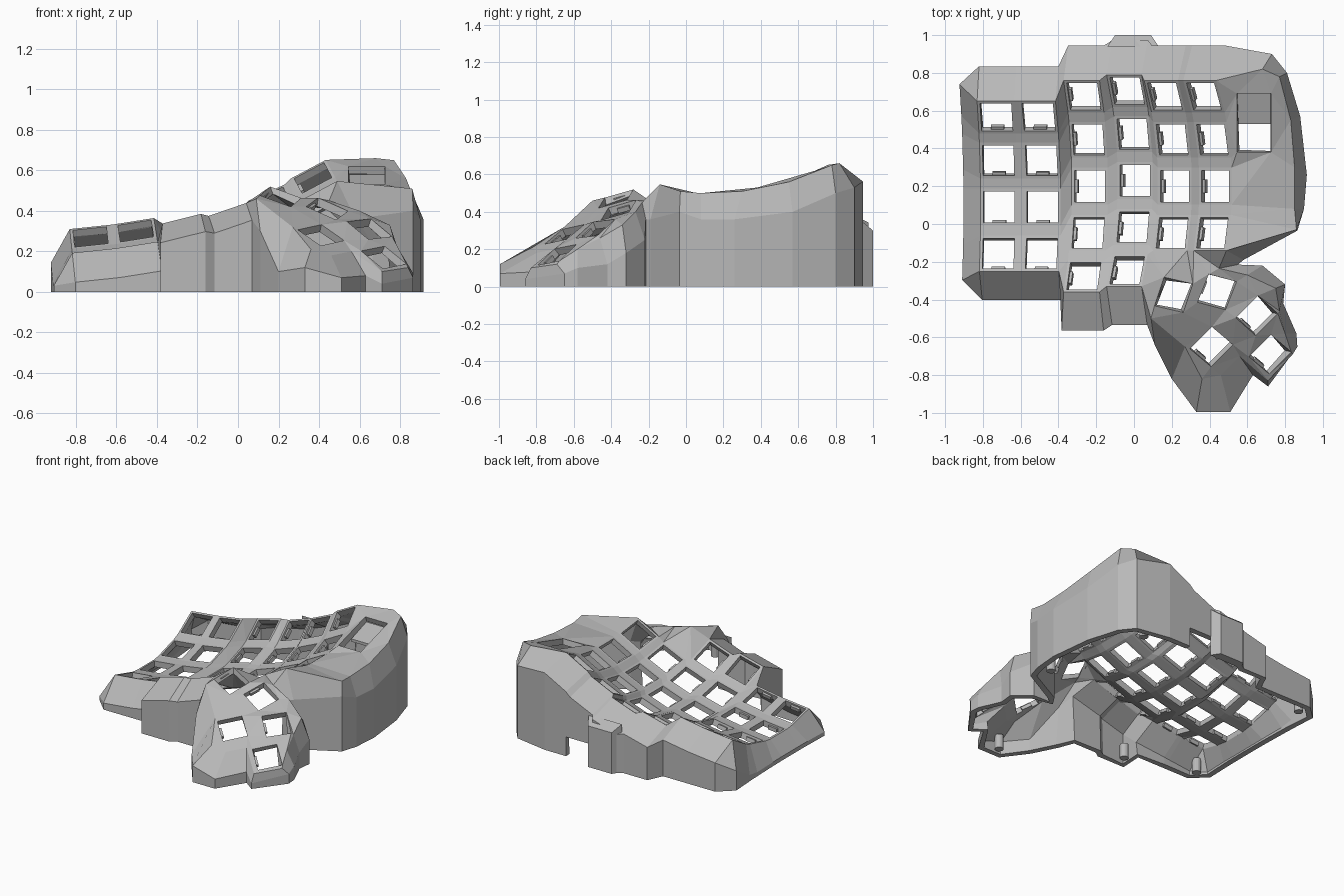
import bpy, bmesh
from math import sin, cos, radians
from mathutils import Vector, geometry

if "Cube" in bpy.data.objects:
    bpy.data.objects.remove(bpy.data.objects["Cube"])

grey = bpy.data.materials.new("matte grey")
grey.use_nodes = True
grey.diffuse_color = (0.48, 0.48, 0.48, 1)
grey.node_tree.nodes["Principled BSDF"].inputs["Base Color"].default_value = grey.diffuse_color


def finish(bm, name):
    mesh = bpy.data.meshes.new(name)
    bm.to_mesh(mesh)
    bm.free()
    mesh.materials.append(grey)
    obj = bpy.data.objects.new(name, mesh)
    bpy.context.collection.objects.link(obj)
    return obj


# Key columns: x, y, z of the lowest key, sideways tilt, first row
COLUMNS = [(-.715, .09, .145, 6, -1), (-.485, .09, .175, 9, -1),
           (-.235, .2, .19, 14, -2), (.005, .23, .24, 19, -2),
           (.215, .2, .33, 24, -1), (.43, .2, .45, 28, -1)]
# Thumb keys: x, y, z, turn, slope along x, slope along y
THUMBS = [(.21, -.375, .47, -13, -.28, .38), (.44, -.36, .41, -15, -.33, .42),
          (.65, -.485, .31, 45, -.38, .5), (.41, -.65, .28, 45, -.28, .5),
          (.72, -.69, .17, 45, -.35, .55)]
RADIUS, HOLE, FRAME, OUT, DROP, THICK = .95, .083, .098, .11, .18, .042
SQUARE = [(-1, -1), (1, -1), (1, 1), (-1, 1)]


def well_point(c, row, u, v, w=0):
    x, y, z, tilt, _ = COLUMNS[c]
    a, t = radians(15 * row), radians(tilt)
    up = RADIUS * (1 - cos(a)) + v * sin(a) + w * cos(a)
    along = RADIUS * sin(a) + v * cos(a) - w * sin(a)
    return Vector((x + u * cos(t) - up * sin(t), y + along, z + u * sin(t) + up * cos(t)))


def thumb_point(n, u, v, w=0):
    x, y, z, turn, gx, gy = THUMBS[n]
    c, s = cos(radians(turn)), sin(radians(turn))
    normal = Vector((-gx, -gy, 1)).normalized()
    across = Vector((c, s, gx * c + gy * s)).normalized()
    return Vector((x, y, z)) + across * u + normal.cross(across) * v + normal * w


# Rim of the top surface, counterclockwise, paired with the shoulder of the wall
rim = []


def well_rim(c, row, su, sv, ou, ov):
    shoulder = well_point(c, row, su * FRAME + ou * OUT, sv * FRAME + ov * OUT, -DROP)
    shoulder.z = max(shoulder.z, .03)
    rim.append((well_point(c, row, su * FRAME, sv * FRAME), shoulder))


def free_rim(rows):
    for r in rows:
        rim.append((Vector(r[:3]), Vector(r[3:])))


for c in (0, 1):
    for s in (-1, 1):
        well_rim(c, -1, s, -1, 0, -1)
well_rim(2, -2, -1, -1, -.3, -1.2)
for c, s in ((2, 1), (3, -1), (3, 1)):
    well_rim(c, -2, s, -1, 0, -1.2)
free_rim([(.09, -.5, .46, .11, -.64, .3), (.27, -.65, .32, .2, -.82, .1),
          (.36, -.82, .21, .33, -.995, .12), (.46, -.8, .18, .51, -.995, .07),
          (.56, -.7, .2, .63, -.8, .08), (.71, -.83, .1, .71, -.86, .04),
          (.84, -.69, .12, .865, -.65, .07), (.8, -.58, .2, .86, -.58, .1),
          (.77, -.46, .26, .79, -.42, .12), (.75, -.34, .33, .8, -.32, .18),
          (.6, -.27, .4, .68, -.22, .25), (.45, -.235, .45, .55, -.215, .36)])
rim.append((well_point(5, -1, FRAME, -FRAME), Vector((.58, -.19, .36))))
free_rim([(.86, -.03, .51, .865, -.035, .4), (.85, .08, .5, .9, .08, .36),
          (.85, .3, .51, .915, .26, .36), (.83, .55, .56, .88, .57, .4),
          (.77, .78, .65, .81, .8, .5), (.68, .82, .66, .73, .9, .53)])
for c in reversed(range(6)):
    for s in (1, -1):
        well_rim(c, 2, s, 1, 0, 1)
for row in (2, 1, 0, -1):
    for s in (1, -1):
        well_rim(0, row, -1, s, -1, 0)

# Points and fixed edges of the top surface
points, lookup, edges, holes = [], {}, set(), []


def add(p):
    key = (round(p.x, 4), round(p.y, 4))
    if key not in lookup:
        lookup[key] = len(points)
        points.append(p)
    return lookup[key]


def link(a, b):
    if a != b:
        edges.add((min(a, b), max(a, b)))


def loop(ring):
    ids = [add(p) for p in ring]
    for i, a in enumerate(ids):
        link(ids[i - 1], a)
    return ids


keys = []
rim_ids = loop([top for top, _ in rim])
for c, col in enumerate(COLUMNS):
    for row in range(col[4], 3):
        keys.append((c < 2, lambda u, v, w=0, c=c, r=row: well_point(c, r, u, v, w)))
        loop([well_point(c, row, a * FRAME, b * FRAME) for a, b in SQUARE])
        if row < 2:
            for s in (-FRAME, FRAME):
                link(add(well_point(c, row, s, FRAME)), add(well_point(c, row + 1, s, -FRAME)))
for n in range(len(THUMBS)):
    keys.append((False, lambda u, v, w=0, n=n: thumb_point(n, u, v, w)))
for _, place in keys:
    holes.append([place(a * HOLE, b * HOLE) for a, b in SQUARE])
# Display window
holes.append([Vector((.635 + a * .09, .535 + b * .155, .575 + b * .045)) for a, b in SQUARE])
for h in holes:
    loop(h)


def inside(p, poly):
    hit = False
    for i, b in enumerate(poly):
        a = poly[i - 1]
        if (a.y > p.y) != (b.y > p.y) and p.x < a.x + (p.y - a.y) * (b.x - a.x) / (b.y - a.y):
            hit = not hit
    return hit


# Case shell: top surface, sloped shoulder, upright wall
flat, _, tris, origins, _, _ = geometry.delaunay_2d_cdt(
    [p.xy for p in points], sorted(edges), [], 0, 1e-5)
bm = bmesh.new()
verts, source = [], {}
for i, (p, ids) in enumerate(zip(flat, origins)):
    near = points[ids[0]] if ids else min(points, key=lambda q: (q.xy - p).length)
    verts.append(bm.verts.new((p.x, p.y, near.z)))
    for k in ids:
        source[k] = verts[i]


def face(ring):
    ring = list(dict.fromkeys(ring))
    if len(ring) > 2 and not bm.faces.get(ring):
        return bm.faces.new(ring)


outline = [top for top, _ in rim]
for t in tris:
    mid = sum((flat[i] for i in t), Vector((0, 0))) / len(t)
    if inside(mid, outline) and not any(inside(mid, h) for h in holes):
        f = face([verts[i] for i in t])
        if f:
            f.normal_update()
            if f.normal.z < 0:
                f.normal_flip()

tops = [source[i] for i in rim_ids]
shoulders = [bm.verts.new(m) for _, m in rim]
feet = [bm.verts.new((m.x, m.y, 0)) for _, m in rim]
lintel = {}
for i in range(len(rim)):
    j = (i + 1) % len(rim)
    face([tops[i], shoulders[i], shoulders[j], tops[j]])
    lower = [feet[i], feet[j]]
    # Cable notch in the back wall
    if all(rim[k][1].y > .9 and .085 < rim[k][1].x < .33 for k in (i, j)):
        for k in (i, j):
            if k not in lintel:
                lintel[k] = bm.verts.new((rim[k][1].x, rim[k][1].y, .14))
        lower = [lintel[i], lintel[j]]
    face([shoulders[i], lower[0], lower[1], shoulders[j]])
bmesh.ops.delete(bm, geom=[v for v in bm.verts if not v.link_faces], context='VERTS')
shell = finish(bm, "case_shell")
solid = shell.modifiers.new("thickness", 'SOLIDIFY')
solid.thickness = THICK
solid.offset = -1


def hull(bm, corners):
    made = [bm.verts.new(p) for p in corners]
    bmesh.ops.convex_hull(bm, input=made)


# Small clips on the side of every key hole
bm = bmesh.new()
for front_side, place in keys:
    corners = []
    for depth in (-.085, -.068):
        for side in (-.035, .035):
            for w in (-.042, -.015):
                corners.append(place(side, depth, w) if front_side else place(depth, side, w))
    hull(bm, corners)
finish(bm, "switch_clips")

# Connector bump on the back wall
bm = bmesh.new()
hull(bm, [(x, y, z) for y, half, h in ((.94, .135, .35), (1, .095, .3))
          for x in (-.005 - half, -.005 + half) for z in (0, h)])
finish(bm, "connector_bump")

# Shelf under the display window
bm = bmesh.new()
hull(bm, [(x, y, z + t) for x in (.54, .73) for y, z in ((.53, .5), (.7, .56)) for t in (0, .02)])
finish(bm, "display_shelf")

# Screw posts along the inside of the wall
for i, (x, y) in enumerate([(-.8, .74), (-.8, -.31), (-.31, -.47), (.4, -.91), (.8, .1), (.62, .84)]):
    bpy.ops.mesh.primitive_cylinder_add(vertices=16, radius=.03, depth=.1, location=(x, y, .05))
    post = bpy.context.object
    post.name = f"screw_post_{i + 1}"
    post.data.materials.append(grey)
